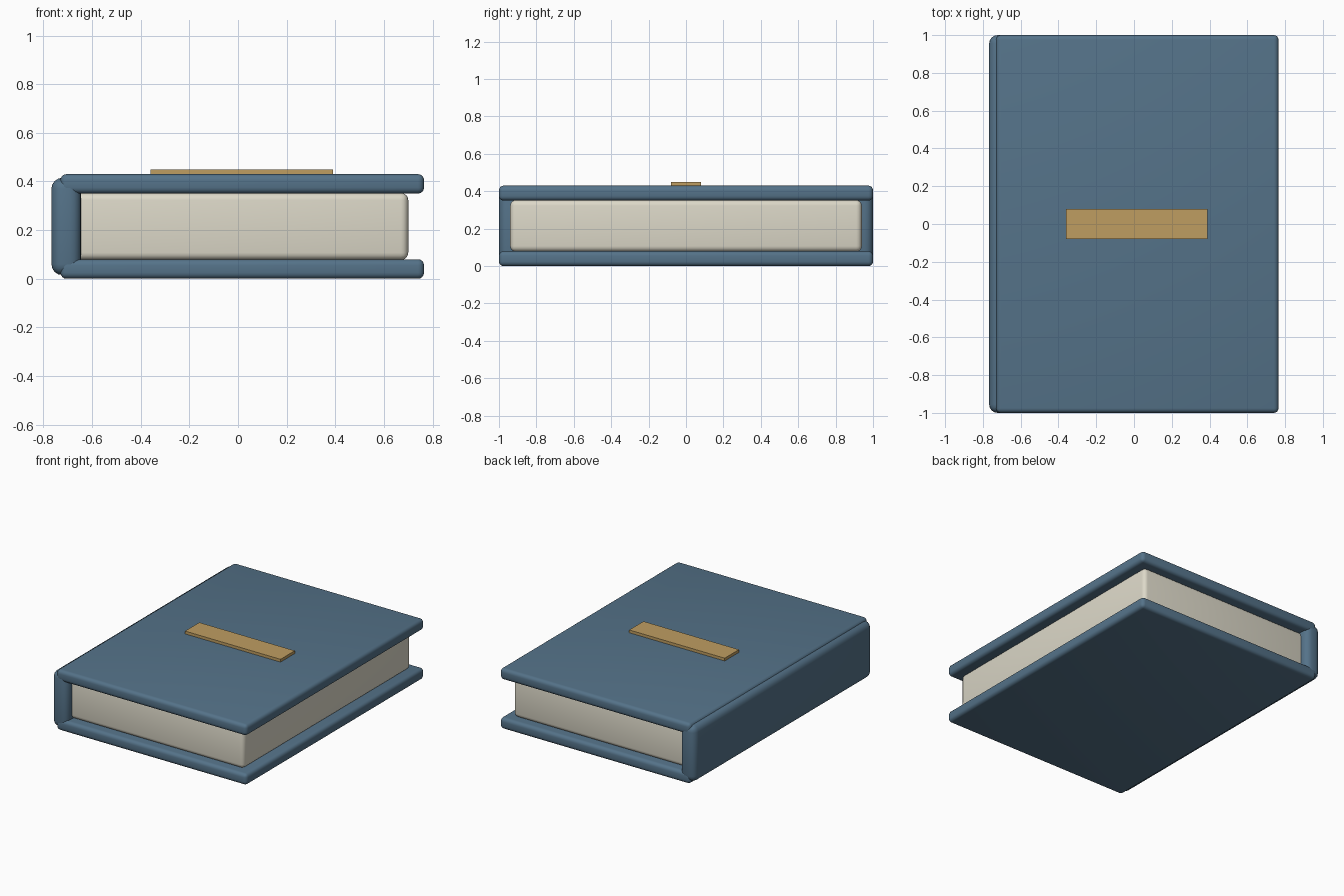
import bpy
import math

if "Cube" in bpy.data.objects:
    bpy.data.objects.remove(bpy.data.objects["Cube"])


def material(name, rgb):
    m = bpy.data.materials.new(name)
    m.diffuse_color = (*rgb, 1)
    m.use_nodes = True
    m.node_tree.nodes["Principled BSDF"].inputs["Base Color"].default_value = m.diffuse_color
    return m


def box(name, lo, hi, mat, bevel=0.0, segments=4):
    """Box between two corners with optional rounded edges."""
    bpy.ops.mesh.primitive_cube_add(size=1, location=[(a + b) / 2 for a, b in zip(lo, hi)])
    ob = bpy.context.object
    ob.name = name
    ob.scale = [b - a for a, b in zip(lo, hi)]
    bpy.ops.object.transform_apply(location=False, rotation=False, scale=True)
    ob.data.materials.append(mat)
    if bevel:
        mod = ob.modifiers.new("rounded_edges", 'BEVEL')
        mod.width = bevel
        mod.segments = segments
        bpy.ops.object.modifier_apply(modifier=mod.name)
        bpy.ops.object.shade_smooth_by_angle(angle=math.radians(35))
    return ob


cloth = material("blue_cloth", (0.09, 0.17, 0.25))
paper = material("paper", (0.72, 0.69, 0.58))
brass = material("brass", (0.52, 0.34, 0.12))

# Front and back covers
for name, z in (("bottom_cover", 0.0), ("top_cover", 0.35)):
    box(name, (-0.73, -1, z), (0.765, 1, z + 0.08), cloth, 0.025)

# Rounded spine, slightly lower than the covers
box("spine", (-0.767, -1, 0.015), (-0.645, 1, 0.415), cloth, 0.045)

# Page block
box("pages", (-0.70, -0.94, 0.077), (0.70, 0.94, 0.353), paper, 0.03)

# Title plate
box("title_plate", (-0.36, -0.08, 0.425), (0.39, 0.08, 0.45), brass)
